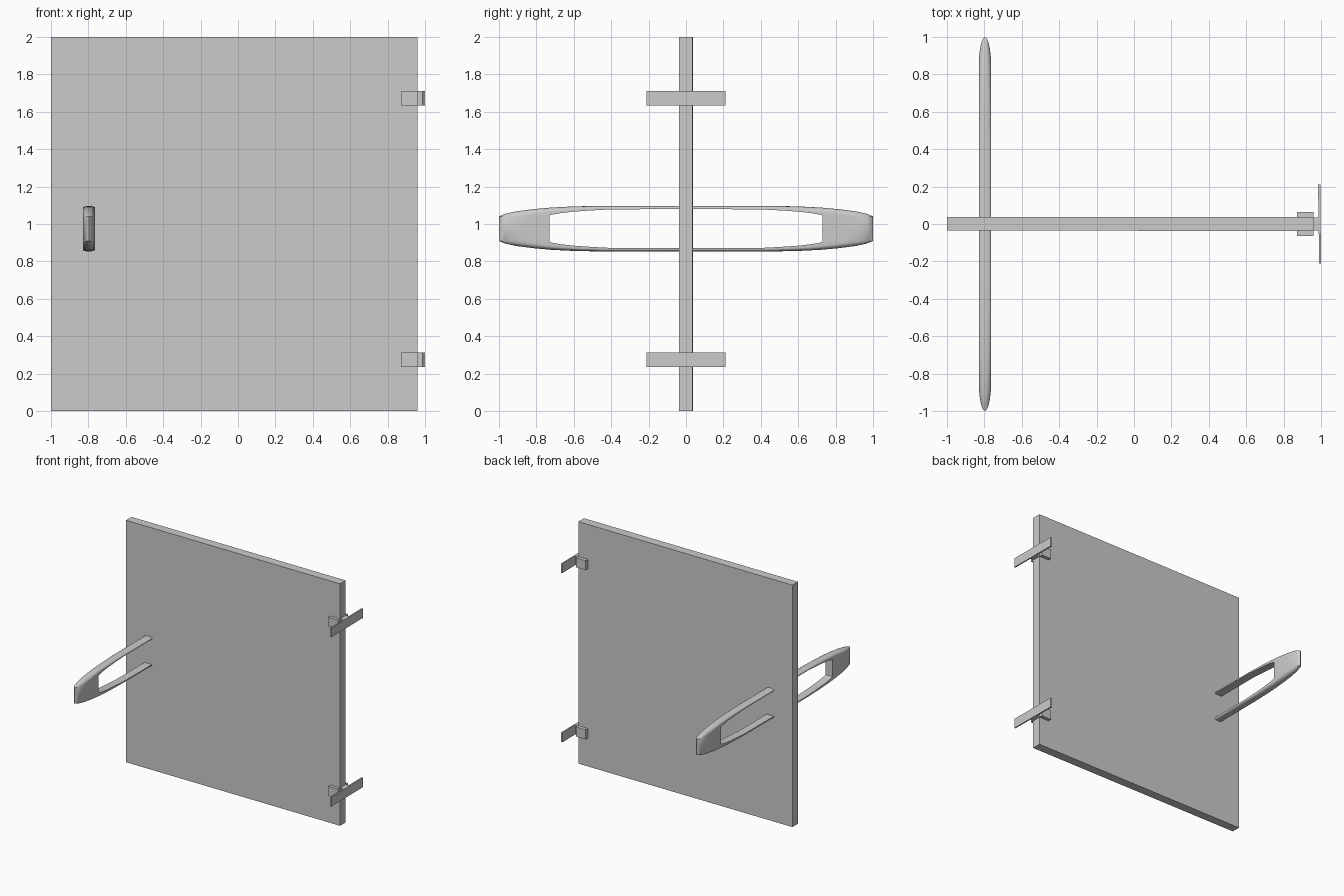
import bpy, bmesh, math

if "Cube" in bpy.data.objects:
    bpy.data.objects.remove(bpy.data.objects["Cube"])

def make_object(name, bm):
    bmesh.ops.recalc_face_normals(bm, faces=bm.faces[:])
    me = bpy.data.meshes.new(name)
    bm.to_mesh(me)
    bm.free()
    ob = bpy.data.objects.new(name, me)
    bpy.context.collection.objects.link(ob)
    return ob

def prism(name, outline, z0, z1):
    """Extrude an x-y outline upward from z0 to z1."""
    bm = bmesh.new()
    low = [bm.verts.new((x, y, z0)) for x, y in outline]
    top = [bm.verts.new((x, y, z1)) for x, y in outline]
    bm.faces.new(low)
    bm.faces.new(top)
    n = len(outline)
    for i in range(n):
        j = (i + 1) % n
        bm.faces.new((low[i], low[j], top[j], top[i]))
    return make_object(name, bm)

def rect(x0, x1, y0, y1):
    return [(x0, y0), (x1, y0), (x1, y1), (x0, y1)]

# Door panel
prism("door_panel", [(-1, -.034), (.96, -.038), (.96, .036), (-1, .038)], 0, 2)

# Hinges: clip around the panel edge, spacer, wall plate
for label, z0, z1 in (("lower", .235, .314), ("upper", 1.634, 1.711)):
    for side, s in (("front", -1), ("back", 1)):
        prism(f"{label}_hinge_clip_{side}",
              rect(.872, .96, min(s * .034, s * .065), max(s * .034, s * .065)), z0, z1)
    prism(f"{label}_hinge_spacer", rect(.96, .988, -.035, .036), z0, z1)
    prism(f"{label}_hinge_plate",
          [(.99, -.21), (1.0, -.21), (.996, .21), (.984, .21)], z0, z1)

# Handle: closed loop through the panel, flat inside and domed outside.
# Quarter stations: outer y, outer z, inner y, inner z (relative to centre)
CX, CZ, HALF_W = -.797, .975, .033
quarter = [(.0, .122, .0, .104), (.25, .122, .22, .104), (.45, .122, .40, .103),
           (.60, .119, .50, .098), (.72, .113, .60, .091), (.82, .104, .67, .083),
           (.91, .092, .71, .076), (.965, .080, .73, .071), (1.0, .066, .73, .066),
           (1.0, .0, .73, .0)]
half = quarter + [(a, -b, c, -d) for a, b, c, d in quarter[-2::-1]]
loop = half + [(-a, b, -c, d) for a, b, c, d in half[-2:0:-1]]

bm = bmesh.new()
rings = []
for oy, oz, iy, iz in loop:
    section = [(-HALF_W, 0)]
    for k in range(11):
        a = math.pi * (1 - k / 10)
        section.append((HALF_W * math.cos(a), .42 + .58 * math.sin(a)))
    section.append((HALF_W, 0))
    rings.append([bm.verts.new((CX + x, iy + (oy - iy) * t, CZ + iz + (oz - iz) * t))
                  for x, t in section])
for i, ring in enumerate(rings):
    nxt = rings[(i + 1) % len(rings)]
    for k in range(len(ring)):
        m = (k + 1) % len(ring)
        bm.faces.new((ring[k], ring[m], nxt[m], nxt[k]))
handle = make_object("handle_loop", bm)
bpy.context.view_layer.objects.active = handle
handle.select_set(True)
bpy.ops.object.shade_smooth_by_angle(angle=math.radians(35))
